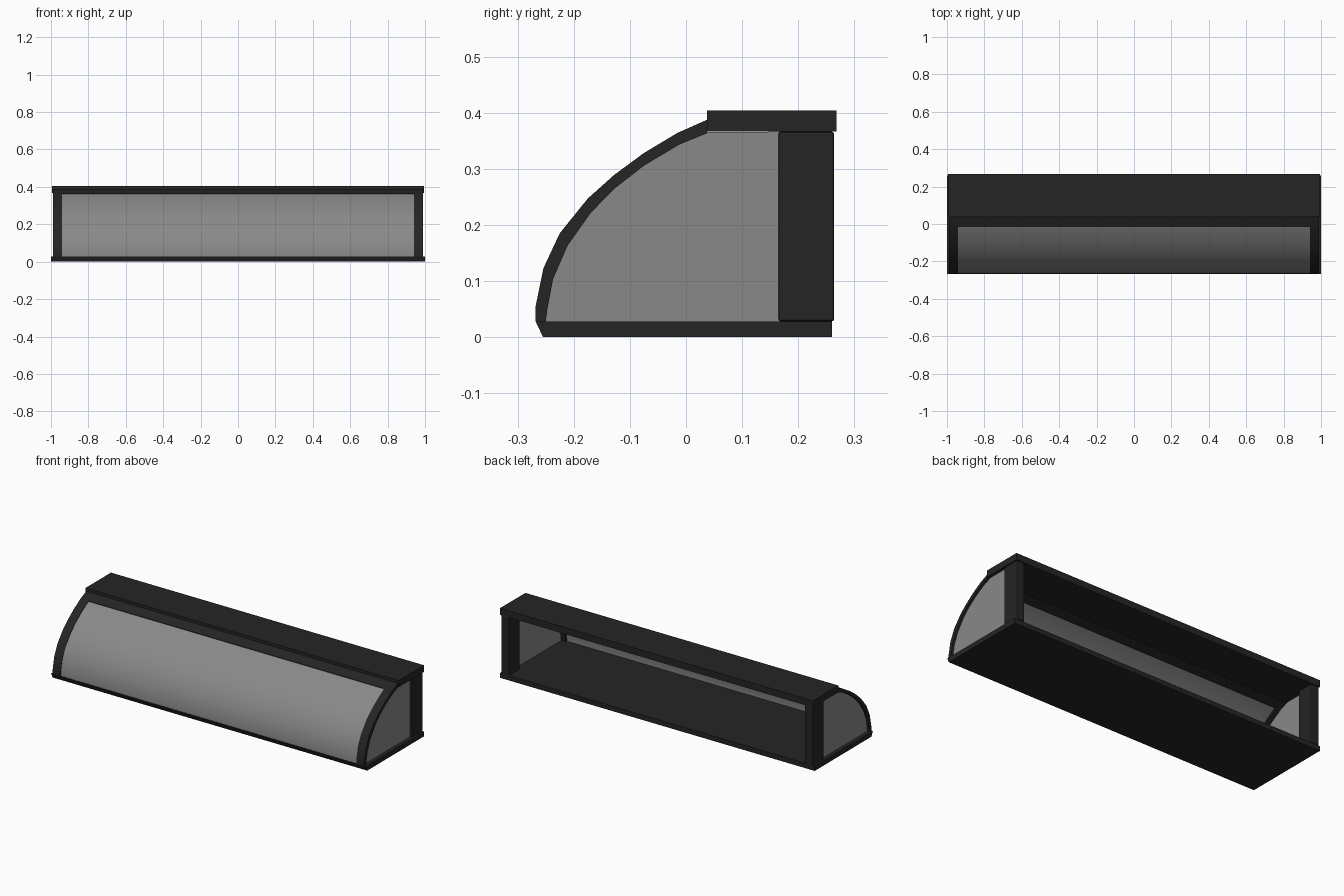
import bpy, bmesh

if "Cube" in bpy.data.objects:
    bpy.data.objects.remove(bpy.data.objects["Cube"])

def material(name, v):
    m = bpy.data.materials.new(name)
    m.diffuse_color = (v, v, v, 1)
    m.use_nodes = True
    m.node_tree.nodes["Principled BSDF"].inputs["Base Color"].default_value = m.diffuse_color
    return m

DARK = material("dark_frame", 0.018)
GLASS = material("grey_glass", 0.25)

def extrude_profile(name, pts, x0, x1, mat, smooth=False):
    """Solid made by sweeping a (y, z) outline from x0 to x1."""
    bm = bmesh.new()
    face = bm.faces.new([bm.verts.new((x0, y, z)) for y, z in pts])
    ext = bmesh.ops.extrude_face_region(bm, geom=[face])
    moved = [g for g in ext["geom"] if isinstance(g, bmesh.types.BMVert)]
    bmesh.ops.translate(bm, verts=moved, vec=(x1 - x0, 0, 0))
    bmesh.ops.recalc_face_normals(bm, faces=bm.faces)
    mesh = bpy.data.meshes.new(name)
    bm.to_mesh(mesh)
    bm.free()
    mesh.materials.append(mat)
    ob = bpy.data.objects.new(name, mesh)
    bpy.context.collection.objects.link(ob)
    if smooth:
        bpy.ops.object.select_all(action='DESELECT')
        ob.select_set(True)
        bpy.context.view_layer.objects.active = ob
        bpy.ops.object.shade_smooth_by_angle(angle=0.6)
    return ob

def rect(y0, y1, z0, z1):
    return [(y0, z0), (y1, z0), (y1, z1), (y0, z1)]

def blend(t):
    return [(a + (c - a) * t, b + (d - b) * t)
            for (a, b), (c, d) in zip(OUTER, INNER)]

# Matching outer and inner outlines of the curved front
OUTER = [(-.268, .028), (-.268, .055), (-.254, .123), (-.225, .185),
         (-.175, .247), (-.128, .289), (-.075, .328), (-.015, .364), (.037, .387)]
INNER = [(-.250, .028), (-.247, .050), (-.237, .103), (-.211, .163),
         (-.170, .221), (-.127, .265), (-.074, .306), (-.012, .343), (.037, .363)]

# Floor slab with sloped front lip, and top slab
extrude_profile("base", [(-.255, 0), (.26, 0), (.26, .028), (-.268, .028)], -1, 1, DARK)
extrude_profile("top_slab", rect(.037, .268, .366, .404), -.995, .995, DARK)

# Rail where the curved glass meets the top
extrude_profile("upper_rail", OUTER[-2:] + INNER[:-3:-1], -.99, .99, DARK)

# Curved front pane
extrude_profile("front_glass", blend(.15) + blend(.4)[::-1], -.945, .945, GLASS, True)

# End frames, posts and side panes
for side, s in (("left", -1), ("right", 1)):
    extrude_profile(side + "_curved_rib", OUTER + INNER[::-1], s * .94, s * .99, DARK, True)
    post = extrude_profile(side + "_back_post", rect(.165, .264, .028, .366),
                           s * .94, s * .99, DARK)
    bev = post.modifiers.new("soft_edges", 'BEVEL')
    bev.width = .004
    bev.segments = 2
    pane = blend(.9) + [(.168, .366), (.168, .028)]
    extrude_profile(side + "_side_glass", pane, s * .968, s * .978, GLASS)
